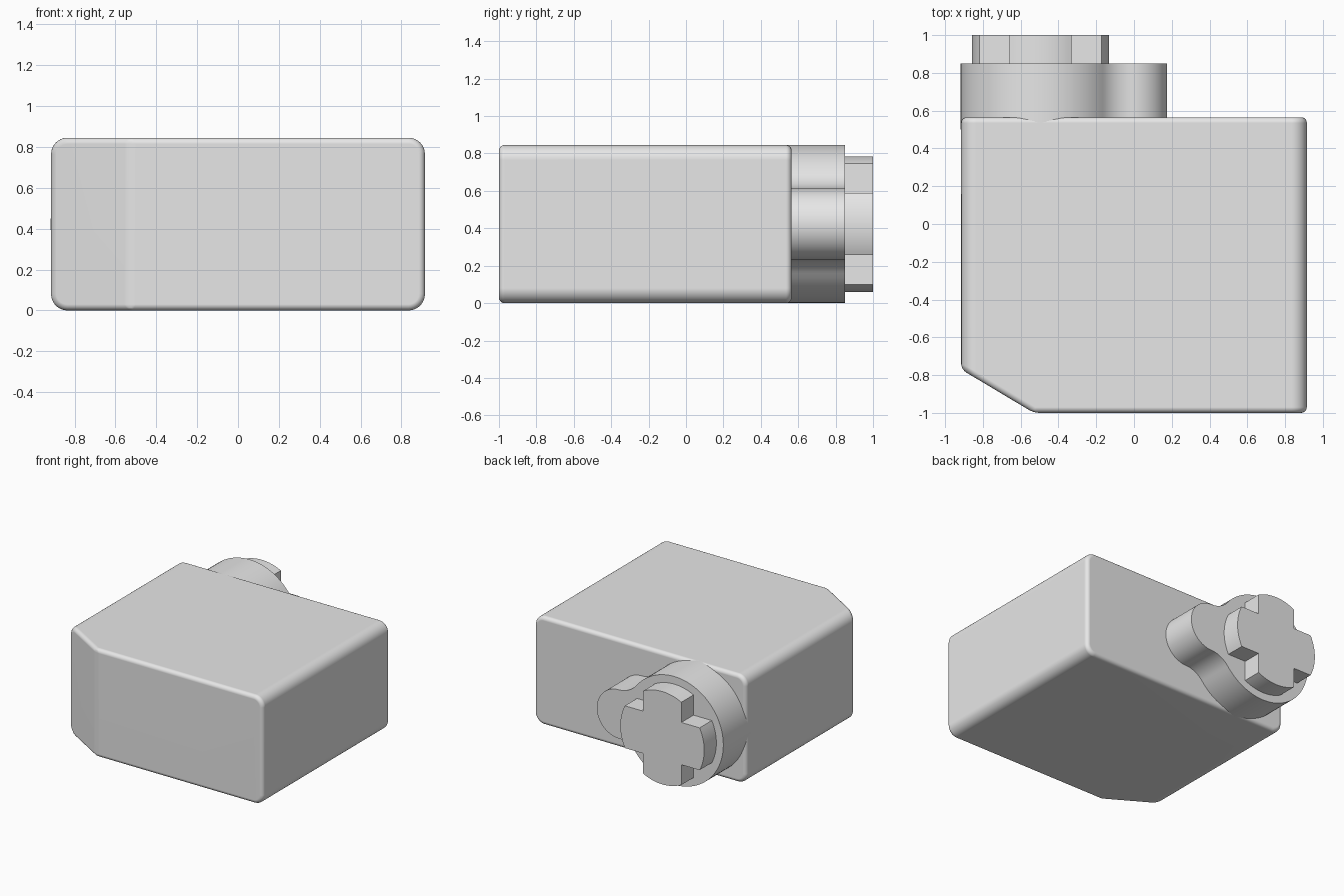
import bpy
import bmesh
from math import pi, radians, sin, cos, asin, atan2, sqrt
from mathutils import Vector

cube = bpy.data.objects.get("Cube")
if cube:
    bpy.data.objects.remove(cube, do_unlink=True)

grey = bpy.data.materials.new("light_grey")
grey.use_nodes = True
grey.diffuse_color = (0.8, 0.8, 0.8, 1)
grey.node_tree.nodes["Principled BSDF"].inputs["Base Color"].default_value = (0.8, 0.8, 0.8, 1)

MID_Z = 0.4225


def arc(cx, cz, r, start, end, steps):
    angles = [start + (end - start) * i / steps for i in range(steps + 1)]
    return [(cx + r * cos(a), cz + r * sin(a)) for a in angles]


def extrude_profile(points, y0, y1):
    """Prism from an x-z outline running from y0 to y1."""
    bm = bmesh.new()
    face = bm.faces.new([bm.verts.new((x, y0, z)) for x, z in points])
    ext = bmesh.ops.extrude_face_region(bm, geom=[face])["geom"]
    verts = [g for g in ext if isinstance(g, bmesh.types.BMVert)]
    bmesh.ops.translate(bm, verts=verts, vec=(0, y1 - y0, 0))
    bmesh.ops.remove_doubles(bm, verts=bm.verts, dist=0.0001)
    bmesh.ops.recalc_face_normals(bm, faces=bm.faces)
    return bm


def finish(bm, name):
    bmesh.ops.recalc_face_normals(bm, faces=bm.faces)
    mesh = bpy.data.meshes.new(name)
    bm.to_mesh(mesh)
    bm.free()
    mesh.materials.append(grey)
    mesh.shade_smooth()
    mesh.set_sharp_from_angle(angle=radians(30))
    obj = bpy.data.objects.new(name, mesh)
    bpy.context.scene.collection.objects.link(obj)
    return obj


# Housing: rounded block with one cut corner and softened edges
half_x, height, corner = 0.915, 0.845, 0.08
outline = []
for k, (sx, z) in enumerate([(1, height - corner), (-1, height - corner), (-1, corner), (1, corner)]):
    outline += arc(sx * (half_x - corner), z, corner, k * pi / 2, (k + 1) * pi / 2, 8)
bm = extrude_profile(outline, -1, 0.565)
cut = bmesh.ops.bisect_plane(bm, geom=bm.verts[:] + bm.edges[:] + bm.faces[:],
                             plane_co=(-0.53, -1, 0), plane_no=Vector((-0.23, -0.385, 0)),
                             clear_outer=True)["geom_cut"]
bmesh.ops.holes_fill(bm, edges=[g for g in cut if isinstance(g, bmesh.types.BMEdge)])
bmesh.ops.recalc_face_normals(bm, faces=bm.faces)
sharp = [e for e in bm.edges if e.calc_face_angle(0) > radians(25)]
bmesh.ops.bevel(bm, geom=sharp, offset=0.03, segments=5, profile=0.5,
                affect='EDGES', clamp_overlap=False)
housing = finish(bm, "housing")
weighted = housing.modifiers.new("weighted_normals", 'WEIGHTED_NORMAL')
weighted.keep_sharp = True

# Shaft collar: large and small round bosses joined by concave fillets
big_x, big_r = -0.495, 0.4225
small_x, small_r, fillet = -0.015, 0.19, 0.2
gap = small_x - big_x
fx = (gap ** 2 + (big_r + fillet) ** 2 - (small_r + fillet) ** 2) / (2 * gap)
fz = sqrt((big_r + fillet) ** 2 - fx ** 2)
a, b = atan2(fz, fx), atan2(fz, fx - gap)
outline = arc(big_x, MID_Z, big_r, a, 2 * pi - a, 72)
outline += arc(big_x + fx, MID_Z - fz, fillet, pi - a, pi - b, 12)[1:]
outline += arc(small_x, MID_Z, small_r, -b, b, 36)[1:]
outline += arc(big_x + fx, MID_Z + fz, fillet, pi + b, pi + a, 12)[1:-1]
finish(extrude_profile(outline, 0.5, 0.85), "shaft_collar")

# Output shaft: cross with rounded arm ends
shaft_r, half_w = 0.3625, 0.165
g = asin(half_w / shaft_r)
outline = []
for k in range(4):
    turn = k * pi / 2
    outline += arc(big_x, MID_Z, shaft_r, turn - g, turn + g, 16)
    inner = half_w * sqrt(2)
    outline.append((big_x + inner * cos(turn + pi / 4), MID_Z + inner * sin(turn + pi / 4)))
finish(extrude_profile(outline, 0.84, 1.0), "cross_shaft")
